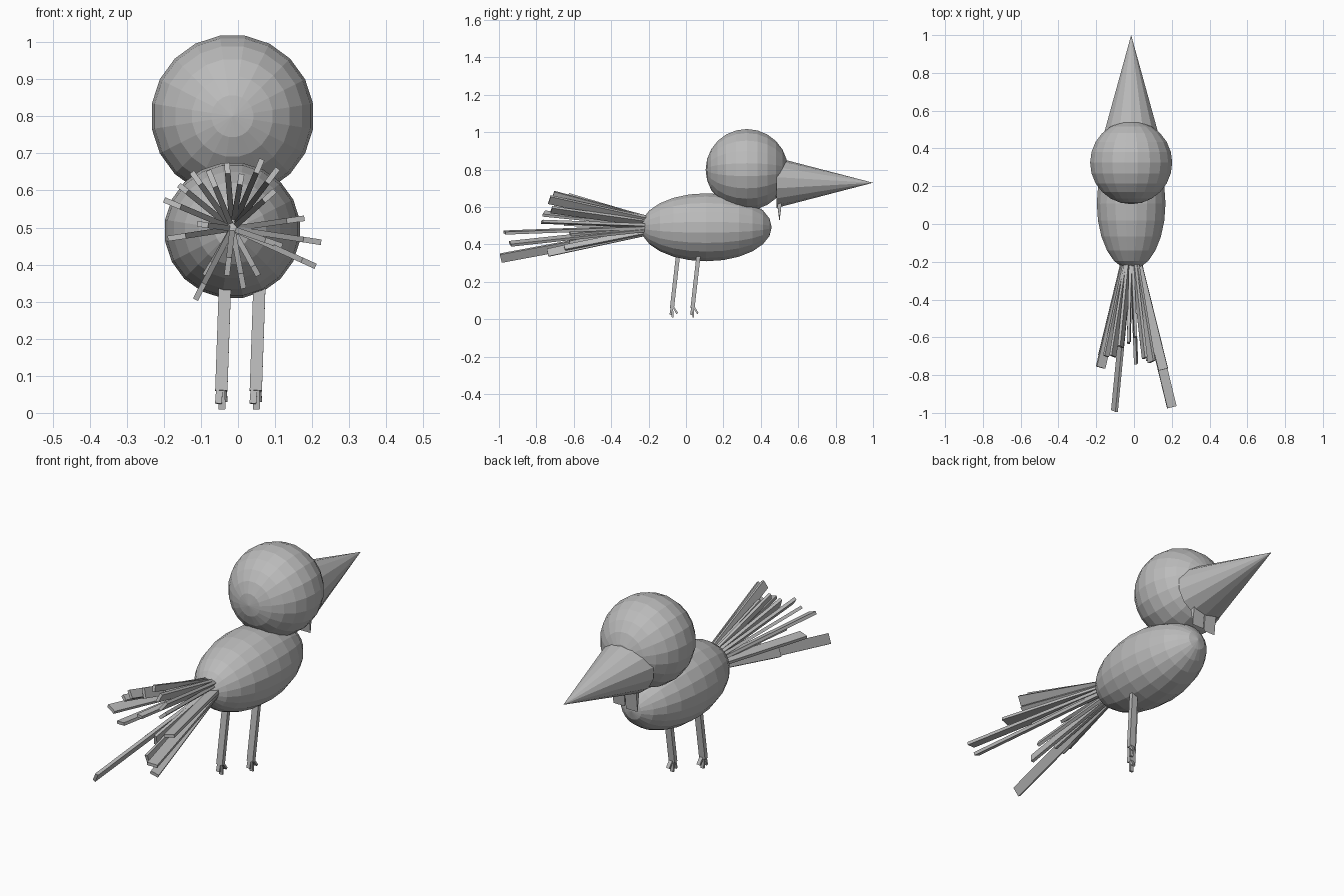
import bpy, bmesh, math
from mathutils import Vector, Matrix

if "Cube" in bpy.data.objects:
    bpy.data.objects.remove(bpy.data.objects["Cube"])

CX = -0.015  # body axis
grey = bpy.data.materials.new("plain_grey")
grey.diffuse_color = (0.5, 0.5, 0.5, 1)
grey.use_nodes = True
grey.node_tree.nodes["Principled BSDF"].inputs["Base Color"].default_value = grey.diffuse_color


def finish(name, bm):
    bmesh.ops.recalc_face_normals(bm, faces=bm.faces)
    me = bpy.data.meshes.new(name)
    bm.to_mesh(me)
    bm.free()
    me.materials.append(grey)
    ob = bpy.data.objects.new(name, me)
    bpy.context.collection.objects.link(ob)
    return ob


def ball(name, centre, radii):
    """Faceted ball with its poles along y."""
    bm = bmesh.new()
    bmesh.ops.create_uvsphere(bm, u_segments=20, v_segments=12, radius=1)
    turn = Matrix.Rotation(math.pi / 2, 4, 'X') @ Matrix.Rotation(math.pi / 20, 4, 'Z')
    bm.transform(Matrix.Translation(centre) @ Matrix.Diagonal((*radii, 1)) @ turn)
    finish(name, bm)


def bar(bm, a, b, side, w, t):
    """Straight bar from a to b; w is its size along side, t across it."""
    a, b = Vector(a), Vector(b)
    d = (b - a).normalized()
    side = Vector(side)
    s = (side - d * side.dot(d)).normalized()
    u = d.cross(s)
    rings = [[bm.verts.new(p + s * i * w / 2 + u * j * t / 2)
              for i, j in ((-1, -1), (1, -1), (1, 1), (-1, 1))] for p in (a, b)]
    bm.faces.new(rings[0])
    bm.faces.new(rings[1])
    for k in range(4):
        n = (k + 1) % 4
        bm.faces.new((rings[0][k], rings[0][n], rings[1][n], rings[1][k]))


# Body and head
ball("body", (CX, 0.108, 0.492), (0.184, 0.35, 0.184))
ball("head", (CX, 0.325, 0.80), (0.22, 0.22, 0.22))

# Beak cone
bm = bmesh.new()
bmesh.ops.create_cone(bm, cap_ends=True, segments=14, radius1=1, radius2=0, depth=1)
bm.transform(Matrix.Translation((CX, 0.7425, 0.73)) @ Matrix.Diagonal((0.146, 0.515, 0.134, 1))
             @ Matrix.Rotation(-math.pi / 2, 4, 'X'))
finish("beak", bm)

# Throat wedges hanging under the back of the beak
bm = bmesh.new()
for x0, x1, low in ((-0.065, 0.0, 0.52), (0.005, 0.07, 0.53)):
    ends = [[bm.verts.new((CX + x, y, z)) for y, z in ((0.48, 0.67), (0.512, 0.625), (0.5, low))]
            for x in (x0, x1)]
    bm.faces.new(ends[0])
    bm.faces.new(ends[1])
    for k in range(3):
        n = (k + 1) % 3
        bm.faces.new((ends[0][k], ends[0][n], ends[1][n], ends[1][k]))
finish("throat_wedges", bm)

# Legs with three small toes each
for name, x, y in (("left_leg", -0.035, -0.042), ("right_leg", 0.058, 0.068)):
    bm = bmesh.new()
    ankle = Vector((x - 0.010, y - 0.033, 0.06))
    bar(bm, (x, y, 0.35), ankle, (1, 0, 0), 0.033, 0.022)
    for dx, dy, dz in ((0.008, 0.028, -0.028), (0.002, 0.004, -0.05), (-0.008, -0.008, -0.035)):
        bar(bm, ankle + Vector((dx / 2, 0, 0.015)), ankle + Vector((dx, dy, dz)), (1, 0, 0), 0.018, 0.010)
    finish(name, bm)

# Fanned tail feathers: outer tip x, y, z
tips = [(-.20, -.76, .575), (-.16, -.70, .615), (-.125, -.70, .65), (-.08, -.65, .655),
        (-.03, -.63, .675), (.065, -.71, .685), (.108, -.73, .66), (.01, -.60, .645),
        (.10, -.72, .60), (.18, -.77, .525), (.225, -.97, .46), (.21, -.94, .395),
        (.12, -.62, .45), (.055, -.65, .37), (.015, -.74, .335), (-.03, -.62, .37),
        (-.115, -.99, .305), (-.09, -.63, .37), (-.19, -.70, .47), (-.11, -.65, .51)]
root = Vector((CX, -0.08, 0.497))
bm = bmesh.new()
for i, tip in enumerate(tips):
    tip = Vector(tip)
    radial = Vector((tip.x - root.x, 0, tip.z - root.z)).normalized()
    w = (0.05, 0.03, 0.042)[i % 3] if i not in (10, 16) else 0.05
    bar(bm, root, tip - radial * w / 2, radial, w, 0.015)
finish("tail_feathers", bm)
